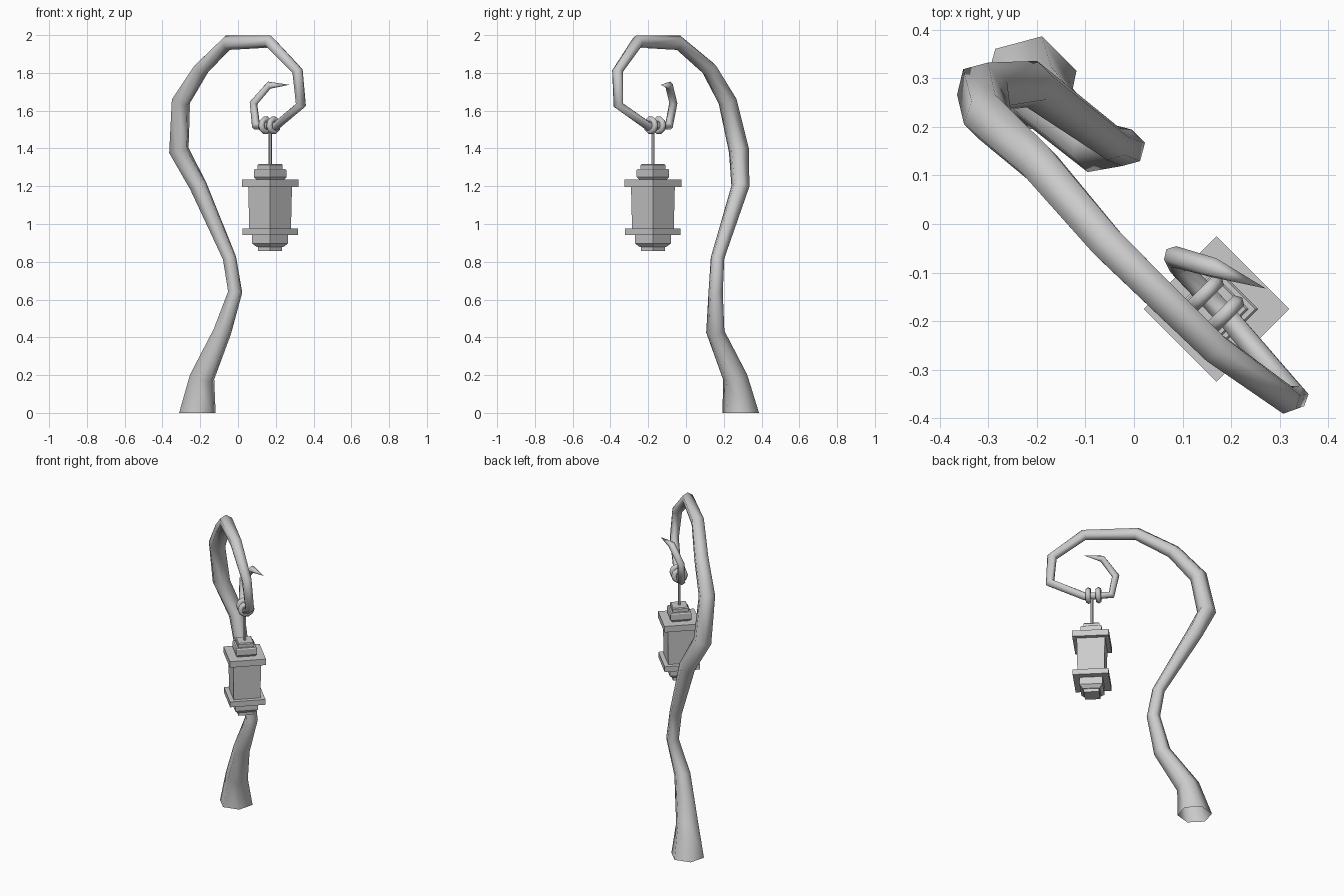
import bpy, bmesh, math
from mathutils import Vector

if "Cube" in bpy.data.objects:
    bpy.data.objects.remove(bpy.data.objects["Cube"])

NORMAL = Vector((1, 1, 0)).normalized()   # the hook curls in a vertical plane facing this way
LX, LY = 0.17, -0.175                     # lantern axis


def finish(name, bm, smooth=False):
    bmesh.ops.recalc_face_normals(bm, faces=bm.faces)
    for f in bm.faces:
        f.smooth = smooth
    me = bpy.data.meshes.new(name)
    bm.to_mesh(me)
    bm.free()
    ob = bpy.data.objects.new(name, me)
    bpy.context.collection.objects.link(ob)
    return ob


def bridge(bm, rings, closed=False):
    n = len(rings[0])
    pairs = list(zip(rings, rings[1:])) + ([(rings[-1], rings[0])] if closed else [])
    for a, b in pairs:
        for i in range(n):
            j = (i + 1) % n
            bm.faces.new((a[i], a[j], b[j], b[i]))


def tube(name, path, sides=6):
    # tapering hexagonal tube, open at the foot and pointed at the tip
    bm = bmesh.new()
    pts = [Vector(p[:3]) for p in path]
    rings = []
    for k in range(len(pts) - 1):
        d_out = (pts[k + 1] - pts[k]).normalized()
        d_in = (pts[k] - pts[k - 1]).normalized() if k else Vector((0, 0, 1))
        t = (d_in + d_out).normalized() if k else d_in
        side = t.cross(NORMAL).normalized()
        up = side.cross(t)
        rings.append([bm.verts.new(pts[k] + path[k][3] * (math.cos(a) * side + math.sin(a) * up))
                      for a in (2 * math.pi * i / sides for i in range(sides))])
    bridge(bm, rings)
    tip = bm.verts.new(pts[-1])
    for i in range(sides):
        bm.faces.new((rings[-1][i], rings[-1][(i + 1) % sides], tip))
    return finish(name, bm, True)


def stack(name, profile, sides=4):
    # profile of (radius, z) turned about the lantern axis; 4 sides gives a diamond-set box
    bm = bmesh.new()
    rings = [[bm.verts.new((LX + r * math.cos(2 * math.pi * i / sides),
                            LY + r * math.sin(2 * math.pi * i / sides), z))
              for i in range(sides)] for r, z in profile]
    bridge(bm, rings)
    bm.faces.new(rings[0])
    bm.faces.new(rings[-1])
    return finish(name, bm)


def ring(name, centre, major, minor):
    # torus threaded on the hook
    bm = bmesh.new()
    axis = Vector((1, -1, 0)).normalized()
    rings = []
    for i in range(10):
        a = 2 * math.pi * i / 10
        out = math.cos(a) * NORMAL + math.sin(a) * Vector((0, 0, 1))
        rings.append([bm.verts.new(Vector(centre) + out * (major + minor * math.cos(b)) + axis * minor * math.sin(b))
                      for b in (2 * math.pi * j / 6 for j in range(6))])
    bridge(bm, rings, True)
    return finish(name, bm, True)


# curled post: x, y, z, radius
tube("curled_post", [
    (-0.215, 0.29, 0.0, 0.1), (-0.19, 0.26, 0.19, 0.068), (-0.083, 0.155, 0.43, 0.05),
    (-0.015, 0.157, 0.64, 0.039), (-0.045, 0.167, 0.82, 0.037), (-0.21, 0.288, 1.2, 0.049),
    (-0.313, 0.28, 1.39, 0.055), (-0.302, 0.22, 1.65, 0.051), (-0.195, 0.123, 1.82, 0.044),
    (-0.055, -0.04, 1.96, 0.04), (0.165, -0.255, 1.966, 0.035), (0.315, -0.362, 1.81, 0.03),
    (0.333, -0.358, 1.63, 0.028), (0.2, -0.2, 1.518, 0.025), (0.095, -0.09, 1.52, 0.024),
    (0.082, -0.067, 1.64, 0.022), (0.165, -0.09, 1.735, 0.021), (0.272, -0.133, 1.737, 0.0)])

# two rings on the hook and the hanging rod
for k, s in enumerate((-0.021, 0.021)):
    ring(f"hook_ring_{k + 1}", (LX - 0.003 + s, LY + 0.01 - s, 1.522), 0.032, 0.017)
stack("hanging_rod", [(0.009, 1.31), (0.009, 1.5)], 6)

# lantern, top to bottom
stack("lantern_finial", [(0.066, 1.285), (0.066, 1.312), (0.06, 1.318)])
stack("lantern_cap", [(0.068, 1.23), (0.086, 1.248), (0.086, 1.285), (0.08, 1.292)])
stack("lantern_roof", [(0.15, 1.197), (0.15, 1.235)])
stack("lantern_body", [(0.11, 0.96), (0.116, 1.2)])
stack("lantern_floor", [(0.147, 0.943), (0.147, 0.977)])
stack("lantern_base", [(0.07, 0.878), (0.095, 0.897), (0.095, 0.945)])
stack("lantern_foot", [(0.063, 0.857), (0.063, 0.885)])
